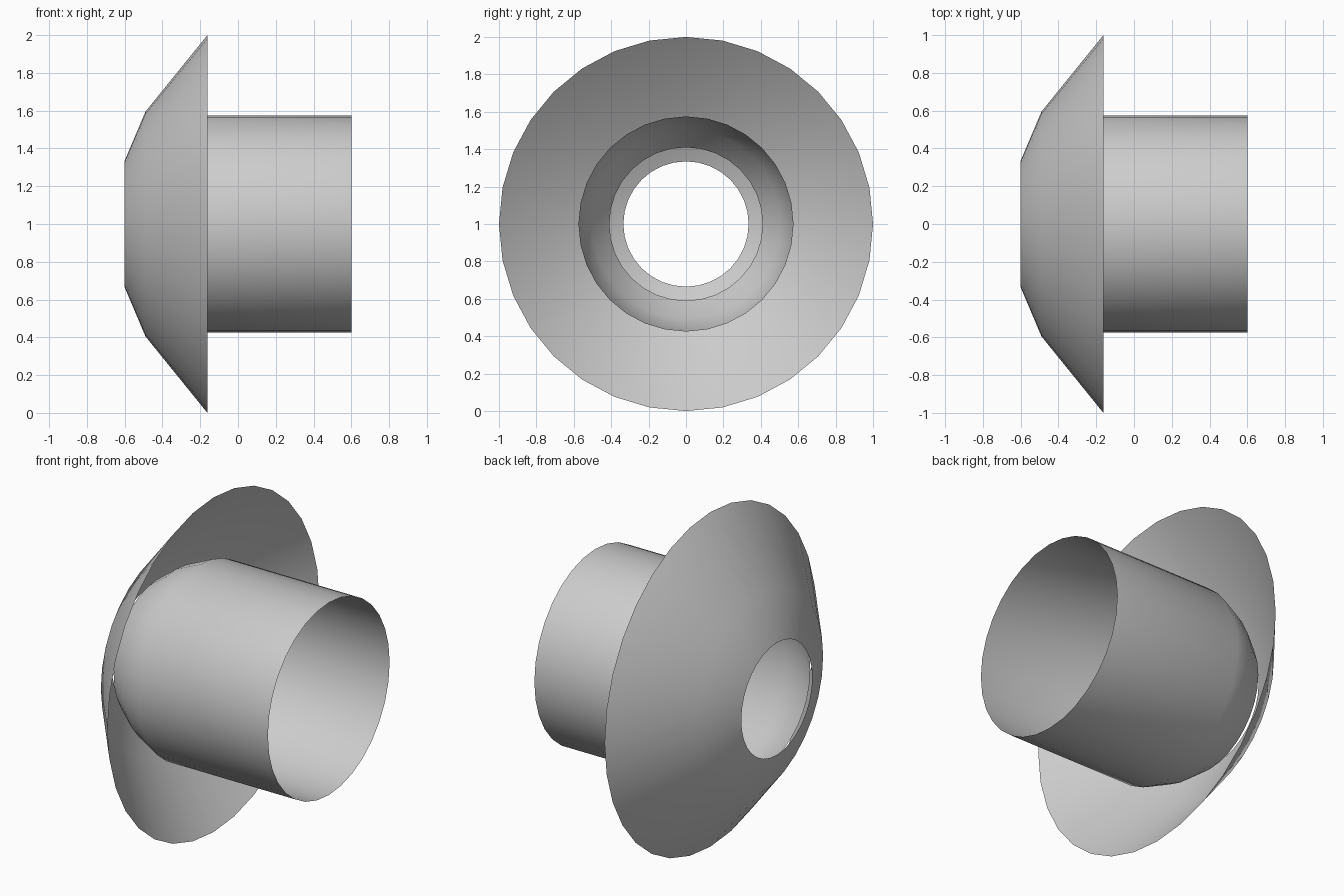
import bpy, bmesh, math

if "Cube" in bpy.data.objects:
    bpy.data.objects.remove(bpy.data.objects["Cube"])

SIDES = 32


def lathe_x(name, profile, z=1.0):
    """Open shell spun around the x axis from (x, radius) points."""
    bm = bmesh.new()
    rings = []
    for x, r in profile:
        rings.append([bm.verts.new((x, r * math.sin(2 * math.pi * i / SIDES),
                                    r * math.cos(2 * math.pi * i / SIDES)))
                      for i in range(SIDES)])
    for a, b in zip(rings, rings[1:]):
        for i in range(SIDES):
            j = (i + 1) % SIDES
            bm.faces.new((a[i], a[j], b[j], b[i]))
    bm.normal_update()
    # point the shell outwards
    f = bm.faces[:][0]
    c = f.calc_center_median()
    if f.normal.y * c.y + f.normal.z * c.z < 0:
        bmesh.ops.reverse_faces(bm, faces=bm.faces[:])
    mesh = bpy.data.meshes.new(name)
    bm.to_mesh(mesh)
    bm.free()
    ob = bpy.data.objects.new(name, mesh)
    ob.location.z = z
    bpy.context.collection.objects.link(ob)
    bpy.ops.object.select_all(action='DESELECT')
    ob.select_set(True)
    bpy.context.view_layer.objects.active = ob
    bpy.ops.object.shade_smooth_by_angle(angle=math.radians(40))
    return ob


# flared dish with a central hole
lathe_x("flared_dish", [(-0.60, 0.335), (-0.49, 0.595), (-0.162, 1.0)])

# open tube with a rounded, tapering inner end
lathe_x("inner_tube", [(-0.535, 0.41), (-0.41, 0.505), (-0.25, 0.575), (0.60, 0.575)])
